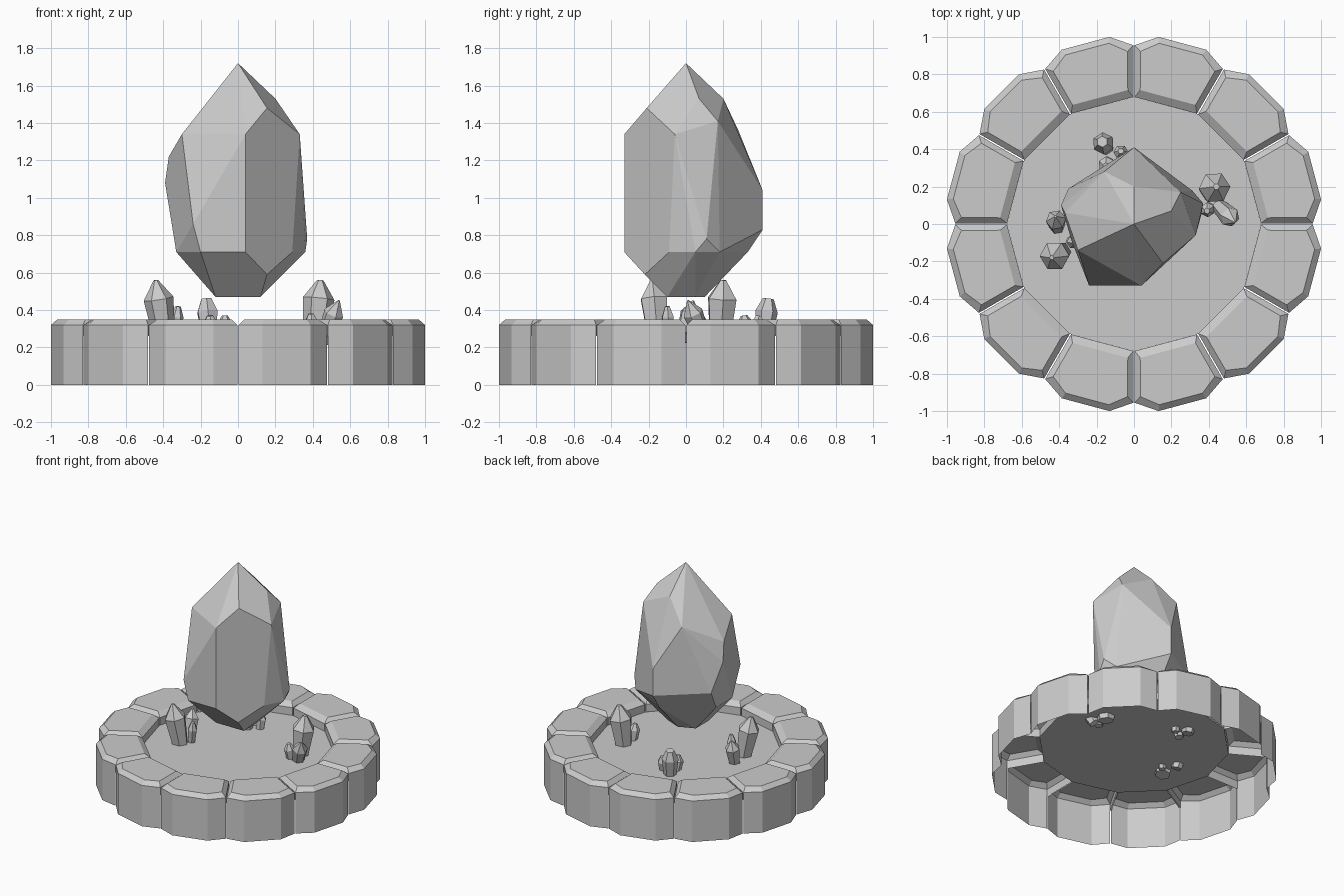
import bpy, bmesh
from math import radians, sin, cos, pi
from mathutils import Vector, Matrix

cube = bpy.data.objects.get("Cube")
if cube:
    bpy.data.objects.remove(cube, do_unlink=True)

stone_grey = bpy.data.materials.new("stone grey")
stone_grey.use_nodes = True
GREY = (0.6, 0.6, 0.6, 1)
stone_grey.diffuse_color = GREY
stone_grey.node_tree.nodes["Principled BSDF"].inputs["Base Color"].default_value = GREY

FLOOR, RIM, TOP = 0.26, 0.32, 0.35


def finish(bm, name):
    mesh = bpy.data.meshes.new(name)
    bm.to_mesh(mesh)
    bm.free()
    mesh.materials.append(stone_grey)
    obj = bpy.data.objects.new(name, mesh)
    bpy.context.scene.collection.objects.link(obj)
    return obj


def mirrored(half):
    """Close a half outline (radial, tangential) across the radial axis."""
    return [(r, -t) for r, t in half] + [(r, t) for r, t in reversed(half)]


# Ring stones: chamfered top, tall outer skirt, short lips elsewhere, open below
outline = mirrored([(0.657, 0.172), (0.924, 0.244), (1.0, 0.132)])
top_line = mirrored([(0.7, 0.153), (0.9, 0.206), (0.968, 0.12)])
for k in range(12):
    bm = bmesh.new()
    turn = Matrix.Rotation(radians(15 + 30 * k), 3, 'Z')

    def corner(p, z):
        return bm.verts.new(turn @ Vector((p[0], p[1], z)))

    top = [corner(p, TOP) for p in top_line]
    rim = [corner(p, RIM) for p in outline]
    lip = [corner(p, FLOOR) for p in outline]
    foot = {i: corner(outline[i], 0) for i in range(1, 5)}
    bm.faces.new(top)
    for i in range(6):
        j = (i + 1) % 6
        bm.faces.new((rim[i], rim[j], top[j], top[i]))
        low = foot if i in (1, 2, 3) else lip
        bm.faces.new((low[i], low[j], rim[j], rim[i]))
    bmesh.ops.delete(bm, geom=[v for v in bm.verts if not v.link_faces], context='VERTS')
    finish(bm, f"ring_stone_{k + 1}")

# Floor disc inside the ring
bm = bmesh.new()
bmesh.ops.create_circle(bm, cap_ends=True, segments=12, radius=0.68,
                        matrix=Matrix.Translation((0, 0, FLOOR)))
for f in bm.faces:
    if f.normal.z < 0:
        f.normal_flip()
finish(bm, "floor")

# Large floating crystal: hull of its corner points
corners = [
    (0, 0, 1.72), (0.155, -0.21, 1.48), (0.04, -0.33, 1.34), (-0.3, -0.14, 1.34),
    (0.33, -0.06, 1.34), (0.2, 0.07, 1.53), (0.25, 0.17, 1.41), (0, 0.2, 1.53),
    (-0.16, 0.28, 1.36), (-0.37, 0.06, 1.22), (-0.39, 0.1, 1.08), (0, 0.41, 1.04),
    (0, 0.41, 0.83), (-0.35, 0.19, 0.86), (-0.24, -0.33, 0.86), (-0.2, -0.33, 0.71),
    (0.04, -0.33, 0.71), (0.155, -0.22, 0.59), (0.29, -0.09, 0.71), (0.37, 0.11, 0.78),
    (0.36, 0.05, 0.71), (0.31, 0.18, 0.71), (0, 0.33, 0.71), (-0.33, -0.1, 0.71),
    (-0.33, 0.1, 0.71), (-0.1, -0.22, 0.58), (0.12, -0.1, 0.47), (-0.12, -0.1, 0.47),
    (0.12, 0.05, 0.47), (0, 0.1, 0.47), (-0.12, 0.05, 0.47),
]
bm = bmesh.new()
for c in corners:
    bm.verts.new(c)
hull = bmesh.ops.convex_hull(bm, input=bm.verts[:])
bmesh.ops.delete(bm, geom=[v for v in bm.verts if not v.link_faces], context='VERTS')
bmesh.ops.dissolve_limit(bm, angle_limit=radians(7), verts=bm.verts[:], edges=bm.edges[:])
bmesh.ops.recalc_face_normals(bm, faces=bm.faces[:])
finish(bm, "large_crystal")


def shard(name, base, tip, radius, blunt):
    """Six-sided crystal leaning from its base to its tip."""
    start = Vector((*base, FLOOR - 0.03))
    axis = Vector(tip) - start
    lean = axis.to_track_quat('Z', 'Y').to_matrix()
    bm = bmesh.new()
    rings = []
    for along, width in ((0, 0.7), (0.7, 1), (1, blunt)):
        rings.append([bm.verts.new(start + axis * along + lean @ Vector(
            (cos(a * pi / 3) * radius * width, sin(a * pi / 3) * radius * width, 0)))
            for a in range(6)])
    for lower, upper in zip(rings, rings[1:]):
        for i in range(6):
            j = (i + 1) % 6
            bm.faces.new((lower[i], lower[j], upper[j], upper[i]))
    bm.faces.new(rings[-1])
    bm.faces.new(rings[0][::-1])
    finish(bm, name)


# Three clusters of small crystals around the large one
shard("right_shard_tall", (-0.39, -0.15), (-0.44, -0.18, 0.56), 0.08, 0.15)
shard("right_shard_leaning", (-0.41, -0.02), (-0.42, 0.04, 0.45), 0.055, 0.1)
shard("right_shard_small", (-0.34, -0.09), (-0.32, -0.1, 0.42), 0.035, 0.4)
shard("left_shard_tall", (0.41, 0.18), (0.44, 0.2, 0.56), 0.085, 0.2)
shard("left_shard_leaning", (0.45, 0.1), (0.54, 0.01, 0.45), 0.055, 0.1)
shard("left_shard_small", (0.4, 0.09), (0.39, 0.07, 0.38), 0.04, 0.4)
shard("back_shard_tall", (-0.15, 0.41), (-0.17, 0.44, 0.46), 0.06, 0.5)
shard("back_shard_small", (-0.07, 0.37), (-0.07, 0.39, 0.37), 0.04, 0.4)
shard("back_shard_low", (-0.14, 0.33), (-0.15, 0.31, 0.37), 0.045, 0.4)
